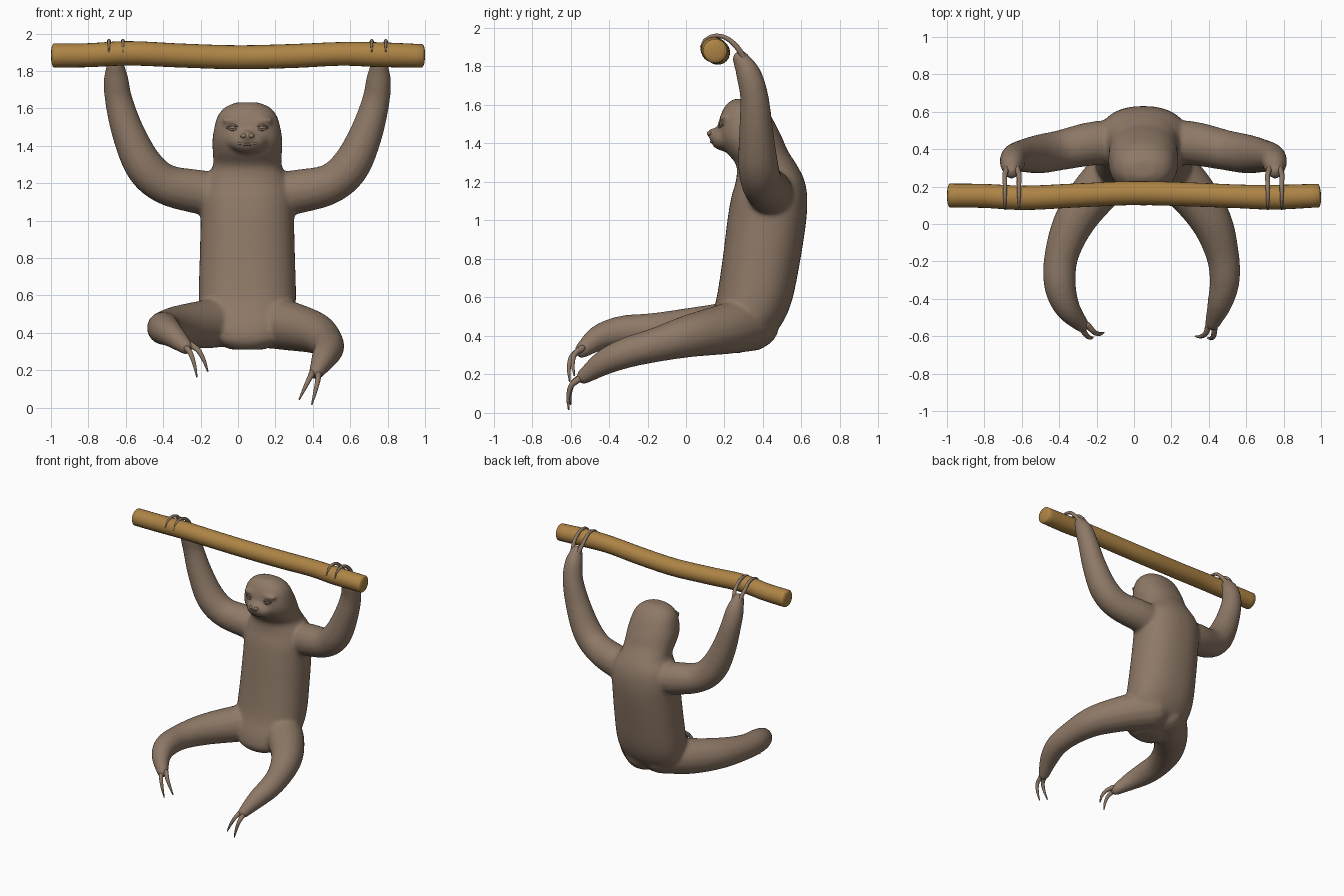
import bpy, bmesh, math
from mathutils import Vector, Matrix

old = bpy.data.objects.get("Cube")
if old:
    bpy.data.objects.remove(old)

MID = 0.05  # the animal's own centre line


def material(name, rgb):
    m = bpy.data.materials.new(name)
    m.use_nodes = True
    m.diffuse_color = (*rgb, 1)
    bsdf = m.node_tree.nodes["Principled BSDF"]
    bsdf.inputs["Base Color"].default_value = (*rgb, 1)
    bsdf.inputs["Roughness"].default_value = 0.8
    return m


FUR = material("brown fur", (0.27, 0.19, 0.135))
WOOD = material("golden wood", (0.42, 0.23, 0.06))


def finish(bm, name, mat):
    bmesh.ops.recalc_face_normals(bm, faces=bm.faces)
    mesh = bpy.data.meshes.new(name)
    bm.to_mesh(mesh)
    bm.free()
    mesh.materials.append(mat)
    ob = bpy.data.objects.new(name, mesh)
    bpy.context.scene.collection.objects.link(ob)
    for o in bpy.context.selected_objects:
        o.select_set(False)
    ob.select_set(True)
    bpy.context.view_layer.objects.active = ob
    bpy.ops.object.shade_smooth_by_angle(angle=math.radians(50))
    return ob


def spline(keys, steps=6):
    """Smooth path through keys of any length (Catmull-Rom)."""
    k = [Vector(p) for p in keys]
    k = [2 * k[0] - k[1]] + k + [2 * k[-1] - k[-2]]
    out = []
    for a, b, c, d in zip(k, k[1:], k[2:], k[3:]):
        for i in range(steps):
            t = i / steps
            out.append(0.5 * (2 * b + (c - a) * t + (2 * a - 5 * b + 4 * c - d) * t * t
                              + (3 * b - a - 3 * c + d) * t ** 3))
    return out + [k[-2]]


def skin(bm, rings):
    rows = [[bm.verts.new(p) for p in ring] for ring in rings]
    n = len(rows[0])
    for a, b in zip(rows, rows[1:]):
        for i in range(n):
            bm.faces.new((a[i], a[(i + 1) % n], b[(i + 1) % n], b[i]))
    bm.faces.new(rows[0])
    bm.faces.new(rows[-1])


def tube(bm, keys, sides=16, dome=1.0):
    """Round tapered limb through (x, y, z, radius) keys, with domed ends."""
    pts = spline(keys)
    centre = [p.xyz for p in pts]
    radius = [p.w for p in pts]
    t0 = (centre[1] - centre[0]).normalized()
    t1 = (centre[-1] - centre[-2]).normalized()
    angles = [math.radians(a) for a in (25, 50, 75)]
    stations = [(centre[0] - t0 * radius[0] * dome * math.sin(a), radius[0] * math.cos(a), t0)
                for a in reversed(angles)]
    for i, c in enumerate(centre):
        t = centre[min(i + 1, len(pts) - 1)] - centre[max(i - 1, 0)]
        stations.append((c, radius[i], t.normalized()))
    stations += [(centre[-1] + t1 * radius[-1] * dome * math.sin(a), radius[-1] * math.cos(a), t1)
                 for a in angles]
    rings, u = [], t0.orthogonal()
    for c, r, t in stations:
        u = (u - t * u.dot(t)).normalized()
        v = t.cross(u)
        rings.append([c + r * (u * math.cos(s) + v * math.sin(s))
                      for s in (math.tau * j / sides for j in range(sides))])
    skin(bm, rings)


def ball(bm, centre, size):
    bmesh.ops.create_uvsphere(bm, u_segments=20, v_segments=12, radius=1,
                              matrix=Matrix.Translation(centre) @ Matrix.Diagonal((*size, 1)))


def mirrored(keys):
    return [(2 * MID - k[0], *k[1:]) for k in keys]


# Torso and head: stacked oval rings of (height, front, back, half width)
body = bmesh.new()
profile = [(0.31, 0.14, 0.28, 0.09), (0.36, 0.10, 0.40, 0.19), (0.45, 0.11, 0.49, 0.245),
           (0.58, 0.155, 0.55, 0.26), (0.8, 0.19, 0.595, 0.255), (1.0, 0.215, 0.625, 0.25),
           (1.12, 0.235, 0.63, 0.25), (1.21, 0.26, 0.615, 0.23), (1.29, 0.26, 0.575, 0.185),
           (1.36, 0.205, 0.53, 0.185), (1.43, 0.168, 0.5, 0.187), (1.5, 0.168, 0.465, 0.176),
           (1.56, 0.185, 0.43, 0.158), (1.605, 0.212, 0.39, 0.12), (1.632, 0.25, 0.34, 0.06)]
rings = []
for z, front, back, half in spline(profile, 4):
    ring = []
    for j in range(40):
        c, s = math.cos(math.tau * j / 40), math.sin(math.tau * j / 40)
        ring.append((MID + half * math.copysign(abs(c) ** 0.88, c),
                     (front + back) / 2 + (back - front) / 2 * math.copysign(abs(s) ** 0.88, s), z))
    rings.append(ring)
skin(body, rings)

# Muzzle, nose and brows
ball(body, (MID, 0.2, 1.425), (0.105, 0.075, 0.065))
ball(body, (MID, 0.155, 1.452), (0.04, 0.05, 0.03))
for side in (-1, 1):
    ball(body, (MID + side * 0.08, 0.2, 1.535), (0.06, 0.03, 0.018))

# Arms raised to the branch
arm = [(-0.05, 0.44, 1.13, 0.12), (-0.22, 0.43, 1.155, 0.118), (-0.39, 0.395, 1.195, 0.108),
       (-0.5, 0.375, 1.29, 0.105), (-0.583, 0.365, 1.46, 0.09), (-0.637, 0.355, 1.64, 0.075),
       (-0.652, 0.325, 1.76, 0.066), (-0.655, 0.285, 1.84, 0.045)]
tube(body, arm)
tube(body, mirrored(arm))

# Legs reach forward, the left one lower
tube(body, [(-0.02, 0.34, 0.47, 0.14), (-0.18, 0.2, 0.445, 0.13), (-0.315, 0.02, 0.435, 0.112),
            (-0.388, -0.17, 0.428, 0.092), (-0.395, -0.33, 0.42, 0.086),
            (-0.355, -0.45, 0.39, 0.069), (-0.28, -0.54, 0.325, 0.042)])
tube(body, [(0.12, 0.34, 0.47, 0.15), (0.28, 0.2, 0.435, 0.132), (0.41, 0.02, 0.4, 0.112),
            (0.472, -0.16, 0.352, 0.09), (0.485, -0.3, 0.315, 0.081),
            (0.46, -0.42, 0.265, 0.068), (0.42, -0.53, 0.19, 0.042)])

# Blend the parts into one soft skin
skin_ob = finish(body, "body", FUR)
remesh = skin_ob.modifiers.new("blend", "REMESH")
remesh.mode = "VOXEL"
remesh.voxel_size = 0.011
remesh.use_smooth_shade = True
soften = skin_ob.modifiers.new("soften", "SMOOTH")
soften.factor = 0.5
soften.iterations = 14

# Eyes with lids, nostrils and mouth
face = bmesh.new()
for side in (-1, 1):
    x = MID + side * 0.078
    ball(face, (x, 0.187, 1.497), (0.024, 0.014, 0.011))
    for lift in (0.014, -0.012):
        tube(face, [(x - 0.036, 0.185 - side * 0.008, 1.497, 0.003),
                    (x, 0.174, 1.497 + lift, 0.006),
                    (x + 0.036, 0.185 + side * 0.008, 1.497, 0.003)], 8)
    ball(face, (MID + side * 0.02, 0.122, 1.453), (0.017, 0.013, 0.012))
tube(face, [(MID - 0.085, 0.17, 1.428, 0.004), (MID - 0.045, 0.14, 1.412, 0.006),
            (MID, 0.13, 1.408, 0.006), (MID + 0.045, 0.14, 1.412, 0.006),
            (MID + 0.085, 0.17, 1.428, 0.004)], 8)
finish(face, "face_details", FUR)

# Hand claws hook over the branch
for name, flip in (("right_hand_claws", False), ("left_hand_claws", True)):
    bm = bmesh.new()
    for x in (-0.69, -0.615):
        claw = [(x * 0.6 - 0.262, 0.31, 1.83, 0.016), (x, 0.265, 1.9, 0.014),
                (x, 0.21, 1.947, 0.012), (x, 0.15, 1.96, 0.01), (x, 0.1, 1.94, 0.007),
                (x, 0.078, 1.905, 0.004)]
        tube(bm, mirrored(claw) if flip else claw, 10)
    finish(bm, name, FUR)

# Foot claws: pairs of (root, tip), bowed forward
feet = {
    "right_foot_claws": [((-0.285, -0.55, 0.33), (-0.22, -0.605, 0.165)),
                         ((-0.25, -0.54, 0.335), (-0.162, -0.58, 0.195))],
    "left_foot_claws": [((0.4, -0.54, 0.19), (0.328, -0.6, 0.045)),
                        ((0.43, -0.55, 0.18), (0.395, -0.61, 0.018))],
}
for name, claws in feet.items():
    bm = bmesh.new()
    for root, tip in claws:
        a, b = Vector(root), Vector(tip)
        bow = Vector((0.008, -0.025, 0.018))
        path = [(a, 0.018), (a.lerp(b, 0.35) + bow, 0.014),
                (a.lerp(b, 0.7) + bow * 0.8, 0.01), (b, 0.004)]
        tube(bm, [(*p, r) for p, r in path], 10)
    finish(bm, name, FUR)

# Gently wavy branch
bm = bmesh.new()
tube(bm, [(-0.985, 0.152, 1.882, 0.064), (-0.8, 0.15, 1.884, 0.064), (-0.58, 0.14, 1.894, 0.065),
          (-0.3, 0.153, 1.882, 0.064), (0, 0.165, 1.873, 0.064), (0.3, 0.158, 1.88, 0.064),
          (0.55, 0.148, 1.891, 0.063), (0.75, 0.143, 1.887, 0.066), (0.985, 0.152, 1.88, 0.063)],
     24, dome=0.24)
finish(bm, "branch", WOOD)
